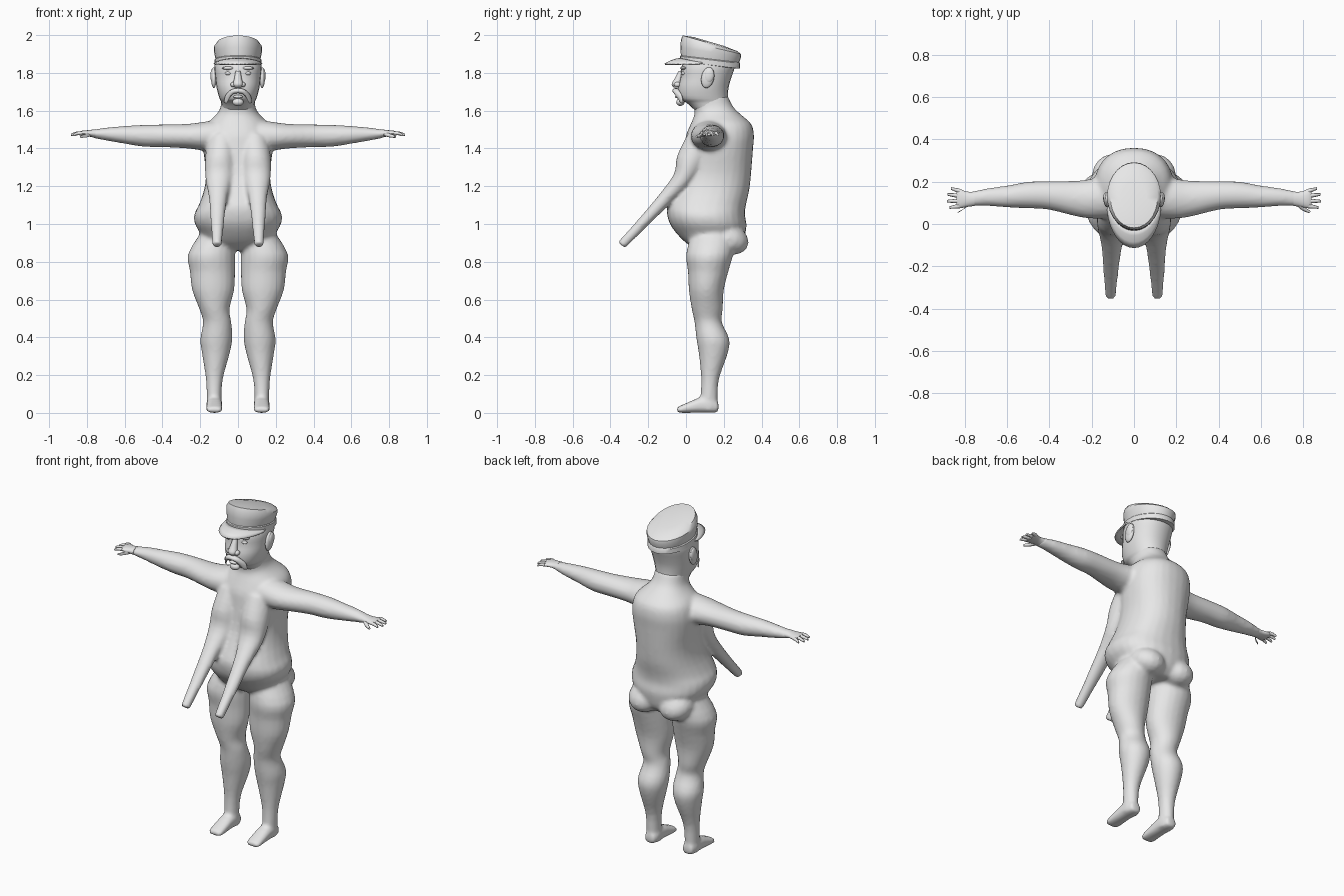
import bpy, bmesh, math
from mathutils import Vector, Matrix

grey = bpy.data.materials.new("plain grey")
grey.diffuse_color = (0.8, 0.8, 0.8, 1)


def loft(bm, rings, n=20, steps=3, power=1.0):
    """Skin a closed tube through rings (centre, half-axis u, half-axis v)."""
    R = [[Vector(p) for p in r] for r in rings]
    full = []
    for i in range(len(R) - 1):
        a, b, c, d = R[max(i - 1, 0)], R[i], R[i + 1], R[min(i + 2, len(R) - 1)]
        for s in range(steps):
            t = s / steps
            full.append([0.5 * (2 * b[k] + (c[k] - a[k]) * t
                         + (2 * a[k] - 5 * b[k] + 4 * c[k] - d[k]) * t * t
                         + (3 * b[k] - a[k] - 3 * c[k] + d[k]) * t ** 3) for k in range(3)])
    full.append(R[-1])
    sp = lambda w: math.copysign(abs(w) ** power, w)
    rows = [[bm.verts.new(c + u * sp(math.cos(2 * math.pi * j / n)) + v * sp(math.sin(2 * math.pi * j / n)))
             for j in range(n)] for c, u, v in full]
    for p, q in zip(rows, rows[1:]):
        for j in range(n):
            bm.faces.new((p[j], p[(j + 1) % n], q[(j + 1) % n], q[j]))
    bm.faces.new(rows[0][::-1])
    bm.faces.new(rows[-1])


def upright(z, x0, x1, y0, y1):
    """Level ring from its x and y limits."""
    return ((x0 + x1) / 2, (y0 + y1) / 2, z), ((x1 - x0) / 2, 0, 0), (0, (y1 - y0) / 2, 0)


def ball(bm, c, r, tilt=0):
    m = Matrix.Translation(c) @ Matrix.Rotation(tilt, 4, 'X') @ Matrix.Diagonal((*r, 1))
    bmesh.ops.create_uvsphere(bm, u_segments=16, v_segments=10, radius=1, matrix=m)


def finish(bm, name, angle=50):
    bmesh.ops.recalc_face_normals(bm, faces=bm.faces[:])
    me = bpy.data.meshes.new(name)
    bm.to_mesh(me)
    bm.free()
    me.materials.append(grey)
    ob = bpy.data.objects.new(name, me)
    bpy.context.collection.objects.link(ob)
    bpy.ops.object.select_all(action='DESELECT')
    ob.select_set(True)
    bpy.context.view_layer.objects.active = ob
    bpy.ops.object.shade_smooth_by_angle(angle=math.radians(angle))
    return ob


# Body: torso, legs, feet, arms and hanging chest fused into one skin
bm = bmesh.new()
torso = [(.86, .14, .06, .26), (.90, .185, 0, .30), (.95, .20, -.05, .315), (1.0, .228, -.085, .32),
         (1.05, .232, -.1, .312), (1.1, .208, -.1, .317), (1.18, .18, -.065, .335), (1.27, .17, -.03, .345),
         (1.4, .185, -.01, .355), (1.47, .185, 0, .36), (1.53, .165, .025, .345), (1.58, .115, .045, .29),
         (1.62, .092, .04, .25), (1.68, .088, .02, .22)]
loft(bm, [upright(z, -w, w, a, b) for z, w, a, b in torso], 28, power=.9)
leg = [(.95, .02, .2, .03, .26), (.84, .015, .265, 0, .25), (.75, .015, .255, .01, .225), (.65, .02, .243, .015, .2),
       (.55, .045, .205, .03, .195), (.48, .035, .185, .045, .19), (.39, .03, .2, .055, .23),
       (.31, .045, .19, .068, .22), (.18, .08, .17, .08, .175), (.07, .088, .165, .075, .168),
       (.01, .085, .165, .08, .168)]
foot = [(.172, .03, .03, .028), (.13, .04, .042, .04), (.07, .04, .042, .04), (.02, .03, .043, .03),
        (-.03, .019, .043, .019), (-.048, .016, .034, .014)]
arm = [(.08, .13, 1.47, .10, .085), (.19, .12, 1.465, .095, .075), (.27, .12, 1.465, .085, .065),
       (.4, .135, 1.467, .068, .06), (.5, .137, 1.467, .063, .058), (.6, .13, 1.472, .052, .047),
       (.7, .127, 1.476, .041, .034), (.78, .118, 1.478, .032, .02)]
for s in (-1, 1):
    loft(bm, [upright(z, *sorted((s * a, s * b)), c, d) for z, a, b, c, d in leg])
    loft(bm, [((s * .125, y, z), (w, 0, 0), (0, 0, h)) for y, z, w, h in foot], power=.8)
    loft(bm, [((s * x, y, z), (0, ry, 0), (0, 0, rz)) for x, y, z, ry, rz in arm])
    # buttock with its overhanging lower edge
    ball(bm, (s * .1, .225, .925), (.1, .112, .08), math.radians(-25))
    # long tapering chest flap
    loft(bm, [((s * .085, .09, 1.46), (.075, 0, 0), (0, -.08, .02)),
              ((s * .095, .03, 1.34), (.08, 0, 0), (0, -.078, .02)),
              ((s * .1, -.02, 1.235), (.072, 0, 0), (0, -.042, .034)),
              ((s * .105, -.1, 1.145), (.05, 0, 0), (0, -.032, .024)),
              ((s * .109, -.225, 1.01), (.036, 0, 0), (0, -.024, .019)),
              ((s * .111, -.342, .888), (.025, 0, 0), (0, -.02, .016))])
body = finish(bm, "body")
rm = body.modifiers.new("skin", 'REMESH')
rm.mode = 'VOXEL'
rm.voxel_size = .011
rm.use_smooth_shade = True
sm = body.modifiers.new("soften", 'SMOOTH')
sm.factor = .5
sm.iterations = 5

# Hands: palm, four fingers and a thumb
for s, side in ((-1, "left"), (1, "right")):
    bm = bmesh.new()
    palm = [(.755, .119, 1.479, .034, .023), (.79, .117, 1.48, .036, .017), (.825, .12, 1.48, .046, .014),
            (.84, .121, 1.478, .043, .010)]
    loft(bm, [((s * x, y, z), (0, a, 0), (0, 0, b)) for x, y, z, a, b in palm], 16)
    for y0, y1, tip in ((.085, .078, .872), (.109, .108, .885), (.133, .14, .882), (.156, .168, .865)):
        loft(bm, [((s * .825, y0, 1.481), (0, .011, 0), (0, 0, .010)),
                  ((s * (.825 + tip) / 2, (y0 + y1) / 2, 1.48), (0, .009, 0), (0, 0, .009)),
                  ((s * tip, y1, 1.472), (0, .006, 0), (0, 0, .006))], 8, 2)
    loft(bm, [((s * .78, .095, 1.476), (.012, .008, 0), (0, 0, .012)),
              ((s * .805, .07, 1.468), (.009, .006, 0), (0, 0, .010)),
              ((s * .832, .056, 1.462), (.004, .005, 0), (0, 0, .006))], 8, 2)
    finish(bm, side + "_hand")

# Head
bm = bmesh.new()
head = [(1.59, .085, .06, .235), (1.64, .088, .005, .228), (1.665, .098, -.035, .222), (1.72, .113, -.042, .225),
        (1.775, .12, -.03, .24), (1.83, .125, -.025, .258), (1.88, .115, 0, .26)]
loft(bm, [upright(z, -w, w, a, b) for z, w, a, b in head], 24, power=.92)
finish(bm, "head")

# Nose, with nostrils
bm = bmesh.new()
loft(bm, [((0, -.025, 1.81), (.013, 0, 0), (0, .014, 0)), ((0, -.04, 1.77), (.02, 0, 0), (0, .02, 0)),
          ((0, -.05, 1.74), (.027, 0, 0), (0, .026, 0)), ((0, -.045, 1.722), (.018, 0, 0), (0, .018, 0))], 12)
for s in (-1, 1):
    ball(bm, (s * .025, -.045, 1.738), (.015, .018, .014))
finish(bm, "nose")

# Drooping moustache, lip and chin tuft
bm = bmesh.new()
for s in (-1, 1):
    loft(bm, [((0, -.053, 1.706), (0, .020, 0), (0, 0, .014)),
              ((s * .03, -.05, 1.7), (0, .018, 0), (s * .005, 0, .013)),
              ((s * .055, -.035, 1.675), (s * .008, .016, 0), (s * .008, 0, .009)),
              ((s * .066, -.022, 1.642), (s * .007, .008, 0), (s * .004, 0, .003))], 10)
ball(bm, (0, -.042, 1.674), (.026, .016, .009))
ball(bm, (0, -.03, 1.645), (.03, .022, .02))
finish(bm, "moustache")

# Eyes, brows and ears
for s, side in ((-1, "left"), (1, "right")):
    bm = bmesh.new()
    ball(bm, (s * .052, -.012, 1.797), (.017, .014, .010))
    finish(bm, side + "_eye")
    bm = bmesh.new()
    ball(bm, (s * .052, -.013, 1.825), (.032, .018, .009))
    finish(bm, side + "_brow")
    bm = bmesh.new()
    ball(bm, (s * .128, .115, 1.775), (.015, .034, .056), math.radians(-12))
    ball(bm, (s * .135, .122, 1.785), (.011, .026, .04), math.radians(-12))
    finish(bm, side + "_ear")

# Cap: raised band and a crown that tips down to the back
def cap_ring(w, yf, zf, yb, zb):
    return (0, (yf + yb) / 2, (zf + zb) / 2), (w, 0, 0), (0, (yb - yf) / 2, (zb - zf) / 2)

bm = bmesh.new()
loft(bm, [cap_ring(*r) for r in ((.119, -.025, 1.855, .28, 1.822), (.124, -.032, 1.862, .286, 1.822),
                                 (.124, -.032, 1.888, .286, 1.85), (.119, -.027, 1.892, .282, 1.855),
                                 (.127, -.03, 1.935, .292, 1.885), (.127, -.027, 1.975, .29, 1.9),
                                 (.112, -.018, 1.998, .272, 1.915), (.06, .04, 1.99, .2, 1.943))], 28, 1)
finish(bm, "cap", 40)

# Cap visor: a curved crescent dropping forward
bm = bmesh.new()
rows = []
for i in range(17):
    a = math.radians(-80 + 10 * i)
    sa, ca = math.sin(a), math.cos(a)
    inner = Vector((.118 * sa, .127 - .152 * ca, 1.84 + .036 * ca))
    outer = Vector((.128 * sa, .105 - .217 * ca, 1.846))
    rows.append([bm.verts.new(inner.lerp(outer, t) + Vector((0, 0, .006 * math.sin(math.pi * t))))
                 for t in (0, .33, .67, 1)])
for p, q in zip(rows, rows[1:]):
    for k in range(3):
        bm.faces.new((p[k], p[k + 1], q[k + 1], q[k]))
visor = finish(bm, "cap_visor")
so = visor.modifiers.new("thickness", 'SOLIDIFY')
so.thickness = .008
so.offset = 0
